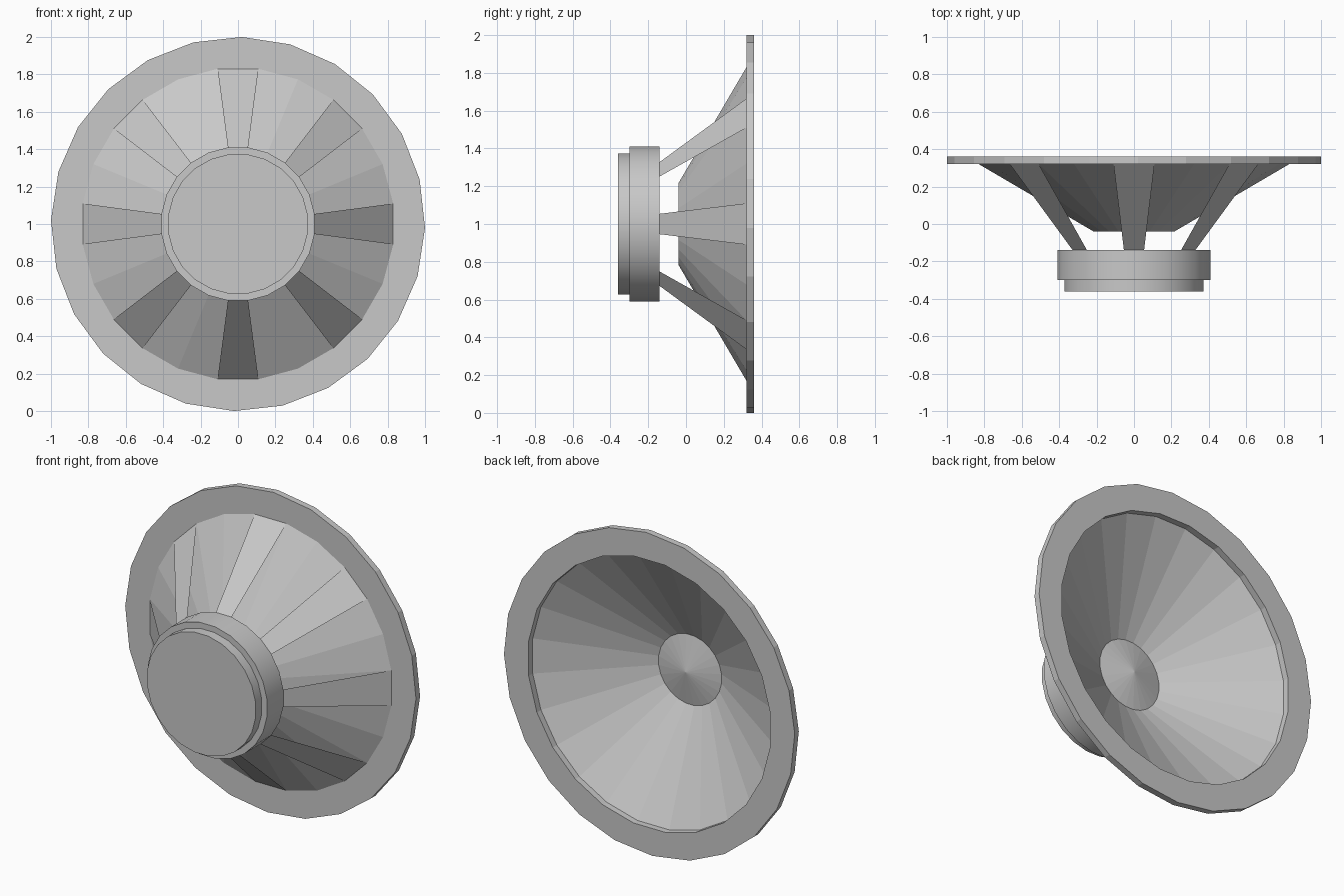
import bpy
import bmesh
from math import sin, cos, radians

SIDES = 24
STEP = 360 / SIDES
CENTRE_Z = 1.0

cube = bpy.data.objects.get("Cube")
if cube:
    bpy.data.objects.remove(cube, do_unlink=True)

GREY = (0.58, 0.58, 0.58, 1)
grey = bpy.data.materials.new("light grey")
grey.use_nodes = True
grey.diffuse_color = GREY
grey.node_tree.nodes["Principled BSDF"].inputs["Base Color"].default_value = GREY


def point(radius, y, angle):
    """Point around the speaker axis, angle in degrees from the top."""
    a = radians(angle)
    return (radius * sin(a), y, CENTRE_Z + radius * cos(a))


def ring(bm, radius, y, offset=STEP / 2):
    return [bm.verts.new(point(radius, y, offset + i * STEP)) for i in range(SIDES)]


def bridge(bm, a, b):
    for i in range(SIDES):
        j = (i + 1) % SIDES
        bm.faces.new((a[i], a[j], b[j], b[i]))


def finish(bm, name, smooth=False):
    mesh = bpy.data.meshes.new(name)
    bm.to_mesh(mesh)
    bm.free()
    mesh.materials.append(grey)
    obj = bpy.data.objects.new(name, mesh)
    bpy.context.collection.objects.link(obj)
    if smooth:
        bpy.ops.object.select_all(action="DESELECT")
        obj.select_set(True)
        bpy.context.view_layer.objects.active = obj
        bpy.ops.object.shade_smooth_by_angle(angle=radians(30))
    return obj


# Mounting flange: flat ring, its outer edge turned slightly against the hole
bm = bmesh.new()
loops = [ring(bm, 1.0, 0.32, 1.2), ring(bm, 1.0, 0.36, 1.2),
         ring(bm, 0.837, 0.36), ring(bm, 0.837, 0.32)]
for k in range(4):
    bridge(bm, loops[k], loops[(k + 1) % 4])
bmesh.ops.recalc_face_normals(bm, faces=bm.faces)
finish(bm, "mounting_flange")

# Cone: open faceted funnel
bm = bmesh.new()
bridge(bm, ring(bm, 0.837, 0.32), ring(bm, 0.218, -0.04))
bmesh.ops.recalc_face_normals(bm, faces=bm.faces)
finish(bm, "speaker_cone")

# Dust cap: shallow fan bulging to the back
bm = bmesh.new()
rim = ring(bm, 0.218, -0.04)
tip = bm.verts.new((0, 0.005, CENTRE_Z))
for i in range(SIDES):
    bm.faces.new((rim[i], rim[(i + 1) % SIDES], tip))
finish(bm, "dust_cap")

# Magnet and its stepped front plate
bm = bmesh.new()
profile = [(0.413, -0.14), (0.413, -0.30), (0.376, -0.30), (0.376, -0.36)]
loops = [ring(bm, r, y) for r, y in profile]
for a, b in zip(loops, loops[1:]):
    bridge(bm, a, b)
bm.faces.new(loops[0])
bm.faces.new(loops[-1])
bmesh.ops.recalc_face_normals(bm, faces=bm.faces)
finish(bm, "magnet", smooth=True)

# Basket struts: eight thin tapered plates from magnet to flange
bm = bmesh.new()
half = STEP / 2
for k in range(8):
    mid = k * 45
    corners = [(0.413, -0.14, mid - half), (0.413, -0.14, mid + half),
               (0.837, 0.32, mid + half), (0.837, 0.32, mid - half)]
    bm.faces.new([bm.verts.new(point(*c)) for c in corners])
finish(bm, "basket_struts")
